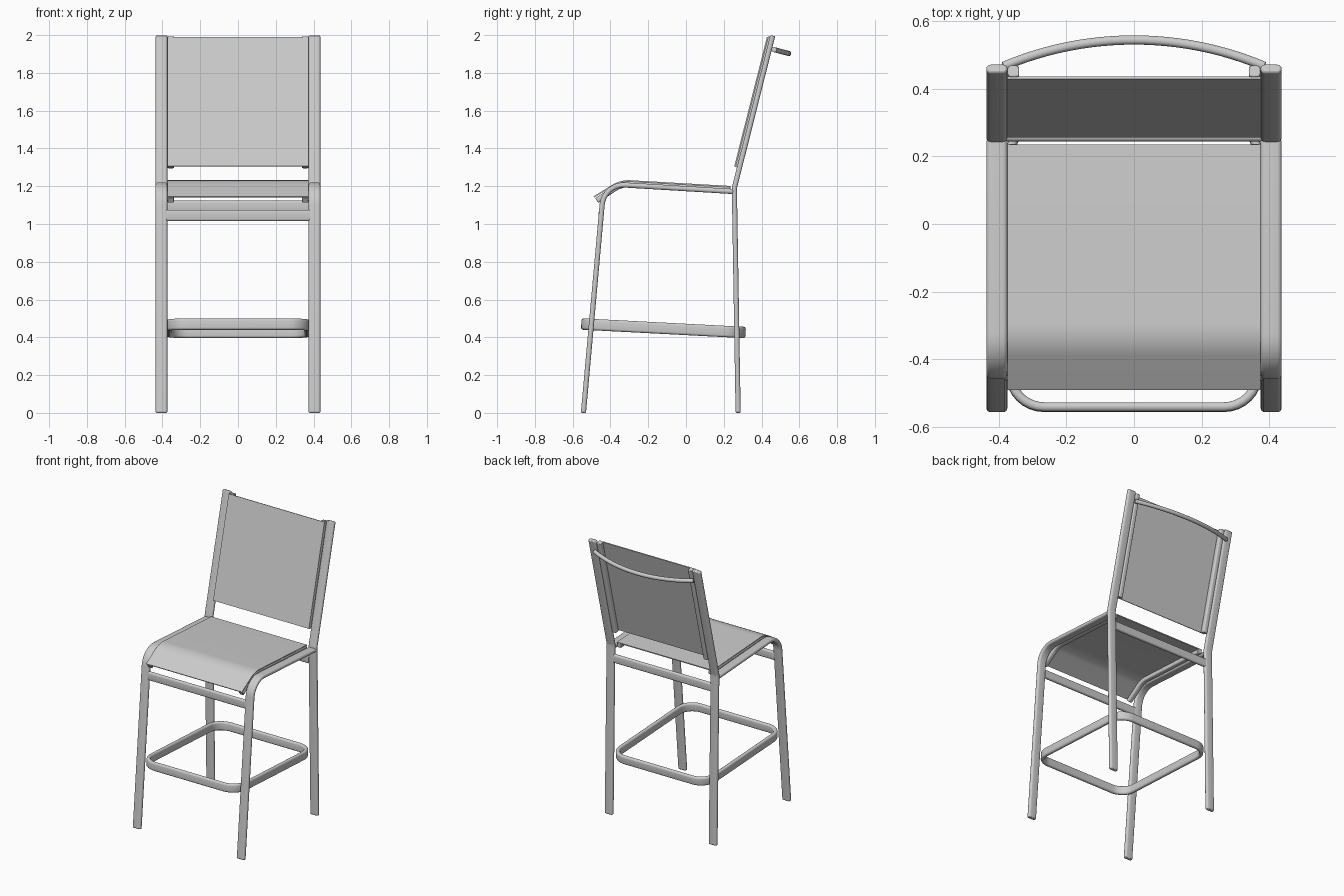
import bpy, bmesh, math
from mathutils import Vector as V

if "Cube" in bpy.data.objects:
    bpy.data.objects.remove(bpy.data.objects["Cube"])

grey = bpy.data.materials.new("light_grey")
grey.diffuse_color = (0.6, 0.6, 0.6, 1)
grey.use_nodes = True
grey.node_tree.nodes["Principled BSDF"].inputs["Base Color"].default_value = grey.diffuse_color


def fillet(pts, radii, steps=8, closed=False):
    """Round the corners of a polyline."""
    pts, out, n = [V(p) for p in pts], [], len(pts)
    for i, p in enumerate(pts):
        r = radii[i]
        if r == 0 or (not closed and i in (0, n - 1)):
            out.append(p)
            continue
        a, b = (pts[i - 1] - p).normalized(), (pts[(i + 1) % n] - p).normalized()
        half = a.angle(b) / 2
        centre = p + (a + b).normalized() * (r / math.sin(half))
        t = r / math.tan(half)
        u, v = p + a * t - centre, p + b * t - centre
        ang = u.angle(v)
        for k in range(steps + 1):
            f = k / steps
            out.append(centre + (u * math.sin((1 - f) * ang) + v * math.sin(f * ang)) / math.sin(ang))
    return out


def section(w, t, r):
    """Rounded rectangle, w along the side axis and t across it."""
    if r == 0:
        return [(w/2, t/2), (-w/2, t/2), (-w/2, -t/2), (w/2, -t/2)]
    out = []
    for q, (sx, sy) in enumerate([(1, 1), (-1, 1), (-1, -1), (1, -1)]):
        for k in range(5):
            a = math.pi / 2 * (q + k / 4)
            out.append((sx * (w/2 - r) + r * math.cos(a), sy * (t/2 - r) + r * math.sin(a)))
    return out


def sweep(name, path, side, w, t, r=0.0, closed=False, cap=0.0):
    """Sweep a section along a flat path with mitred joints."""
    path, side, n = [V(p) for p in path], V(side).normalized(), len(path)
    bm, rings = bmesh.new(), []
    sec = section(w, t, r)
    for i, p in enumerate(path):
        d_in = (p - path[i - 1]).normalized() if closed or i else None
        d_out = (path[(i + 1) % n] - p).normalized() if closed or i < n - 1 else None
        d_in, d_out = d_in or d_out, d_out or d_in
        tan = (d_in + d_out).normalized()
        nor = side.cross(tan) / max(tan.dot(d_in), 0.3)
        rings.append([bm.verts.new(p + side * a + nor * b) for a, b in sec])
    m = len(sec)
    for i in range(n if closed else n - 1):
        A, B = rings[i], rings[(i + 1) % n]
        for j in range(m):
            bm.faces.new((A[j], A[(j + 1) % m], B[(j + 1) % m], B[j]))
    if not closed:
        bm.faces.new(rings[0][::-1])
        bm.faces.new(rings[-1])
    bmesh.ops.recalc_face_normals(bm, faces=bm.faces)
    me = bpy.data.meshes.new(name)
    bm.to_mesh(me)
    bm.free()
    me.materials.append(grey)
    ob = bpy.data.objects.new(name, me)
    bpy.context.collection.objects.link(ob)
    bpy.ops.object.select_all(action='DESELECT')
    ob.select_set(True)
    bpy.context.view_layer.objects.active = ob
    bpy.ops.object.shade_smooth_by_angle(angle=math.radians(35))
    if cap:  # softened tube ends
        bev = ob.modifiers.new("soft_ends", 'BEVEL')
        bev.width, bev.segments = cap, 2
        bev.limit_method, bev.angle_limit = 'ANGLE', math.radians(60)
    return ob


X = (1, 0, 0)


def side_path(x, yz, radii):
    return fillet([(x, y, z) for y, z in yz], radii)


# Side-view lines of the seat and back fabric
seat_line = [(0.235, 1.198), (-0.345, 1.231), (-0.488, 1.143)]
seat_rail_line = [(0.235, 1.181), (-0.340, 1.213), (-0.473, 1.124)]
back_line = [(0.259, 1.305), (0.432, 1.99)]
back_rail_line = [(0.277, 1.298), (0.452, 1.99)]

for s, tag in ((-1, "left"), (1, "right")):
    # Front leg bending into the seat rail
    sweep("front_leg_" + tag, side_path(s * 0.405, [(-0.543, 0), (-0.434, 1.213), (0.25, 1.172)],
          [0, 0.115, 0]), X, 0.062, 0.027, 0.0125, cap=0.006)
    # Rear leg continuing into the back post
    sweep("rear_leg_" + tag, side_path(s * 0.405, [(0.276, 0), (0.256, 1.19), (0.459, 1.997)],
          [0, 0.1, 0]), X, 0.062, 0.027, 0.0125, cap=0.006)
    # Rails that hold the fabric
    sweep("seat_fabric_rail_" + tag, side_path(s * 0.356, seat_rail_line, [0, 0.14, 0]),
          X, 0.034, 0.03, 0.009, cap=0.003)
    sweep("back_fabric_rail_" + tag, side_path(s * 0.356, back_rail_line, [0, 0]),
          X, 0.034, 0.034, 0.009, cap=0.003)

# Fabric panels
sweep("seat_fabric", side_path(0, seat_line, [0, 0.16, 0]), X, 0.746, 0.007)
sweep("back_fabric", side_path(0, back_line, [0, 0]), X, 0.746, 0.007)

# Cross bars under the seat
for name, y, z in (("front_cross_bar", -0.449, 1.045), ("rear_cross_bar", 0.257, 1.094)):
    sweep(name, [(-0.38, y, z), (0.38, y, z)], (0, 0, 1), 0.06, 0.026, 0.012)

# Footrest ring, sloping down to the rear
ring = [(sx * 0.366, y, 0.442 - 0.052 * (y + 0.12)) for sx, y in
        ((-1, -0.541), (1, -0.541), (1, 0.302), (-1, 0.302))]
ring = [(x, y, z + 0.006) for x, y, z in ring]
sweep("footrest_ring", fillet(ring, [0.1] * 4, closed=True), (0, 0.052, 1), 0.06, 0.027, 0.0125, closed=True)

# Bowed handle behind the back
bow = []
R = (0.385 ** 2 + 0.08 ** 2) / (2 * 0.08)
half = math.asin(0.385 / R)
for k in range(25):
    a = half * (k / 12 - 1)
    d = R * math.cos(a) - R * math.cos(half)
    bow.append((R * math.sin(a), 0.466 + d * 0.97, 1.923 - d * 0.25))
sweep("back_handle", bow, (0, 0.25, 0.97), 0.027, 0.027, 0.0125)
